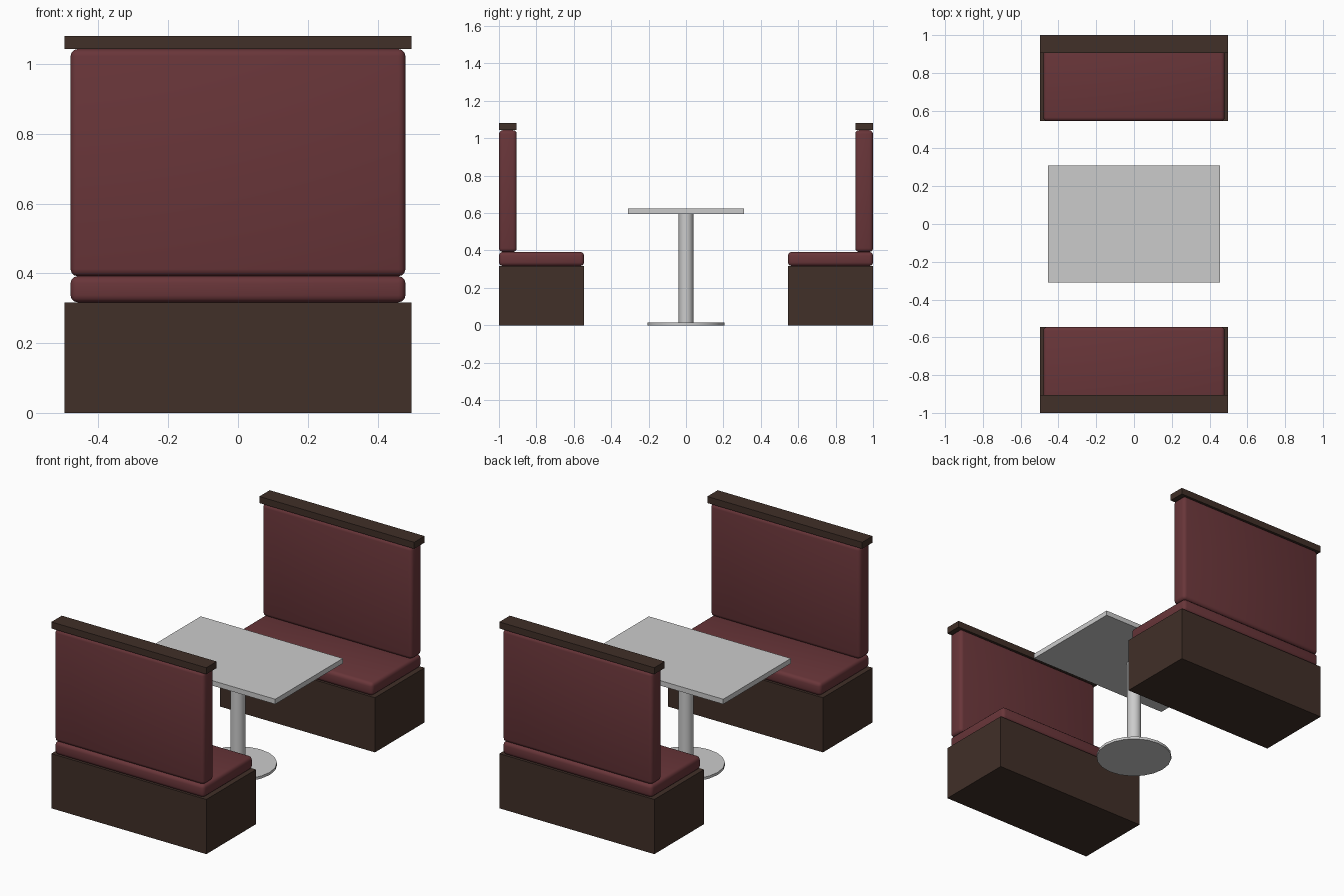
import bpy
import math

if "Cube" in bpy.data.objects:
    bpy.data.objects.remove(bpy.data.objects["Cube"])


def material(name, color):
    m = bpy.data.materials.new(name)
    m.diffuse_color = color
    m.use_nodes = True
    m.node_tree.nodes["Principled BSDF"].inputs["Base Color"].default_value = m.diffuse_color
    return m


wood = material("dark_wood", (0.052, 0.029, 0.021, 1))
vinyl = material("red_vinyl", (0.14, 0.036, 0.041, 1))


def box(name, x, y, z, mat=None, bevel=0.0):
    """Box from (min, max) ranges, optionally with rounded edges."""
    centre = [(a + b) / 2 for a, b in (x, y, z)]
    bpy.ops.mesh.primitive_cube_add(size=1, location=centre)
    ob = bpy.context.object
    ob.name = name
    ob.scale = [b - a for a, b in (x, y, z)]
    bpy.ops.object.transform_apply(location=False, rotation=False, scale=True)
    if mat:
        ob.data.materials.append(mat)
    if bevel:
        mod = ob.modifiers.new("rounded_edges", 'BEVEL')
        mod.width = bevel
        mod.segments = 3
        bpy.ops.object.modifier_apply(modifier=mod.name)
        bpy.ops.object.shade_smooth_by_angle(angle=math.radians(40))
    return ob


def cylinder(name, radius, z0, z1, sides):
    bpy.ops.mesh.primitive_cylinder_add(vertices=sides, radius=radius, depth=z1 - z0,
                                        location=(0, 0, (z0 + z1) / 2))
    ob = bpy.context.object
    ob.name = name
    bpy.ops.object.shade_smooth_by_angle(angle=math.radians(30))
    return ob


# Two facing benches
for label, s in (("front", -1), ("back", 1)):
    deep = sorted((s * 1.0, s * 0.545))
    thin = sorted((s * 1.0, s * 0.905))
    box(label + "_bench_base", (-0.497, 0.497), deep, (0, 0.317), wood)
    box(label + "_seat_cushion", (-0.48, 0.48), deep, (0.317, 0.392), vinyl, 0.02)
    box(label + "_backrest_cushion", (-0.48, 0.48), thin, (0.392, 1.043), vinyl, 0.02)
    box(label + "_top_rail", (-0.497, 0.497), thin, (1.043, 1.081), wood)

# Pedestal table
box("table_top", (-0.456, 0.456), (-0.31, 0.31), (0.595, 0.624))
cylinder("table_column", 0.039, 0.015, 0.595, 20)
cylinder("table_foot", 0.205, 0, 0.015, 20)
